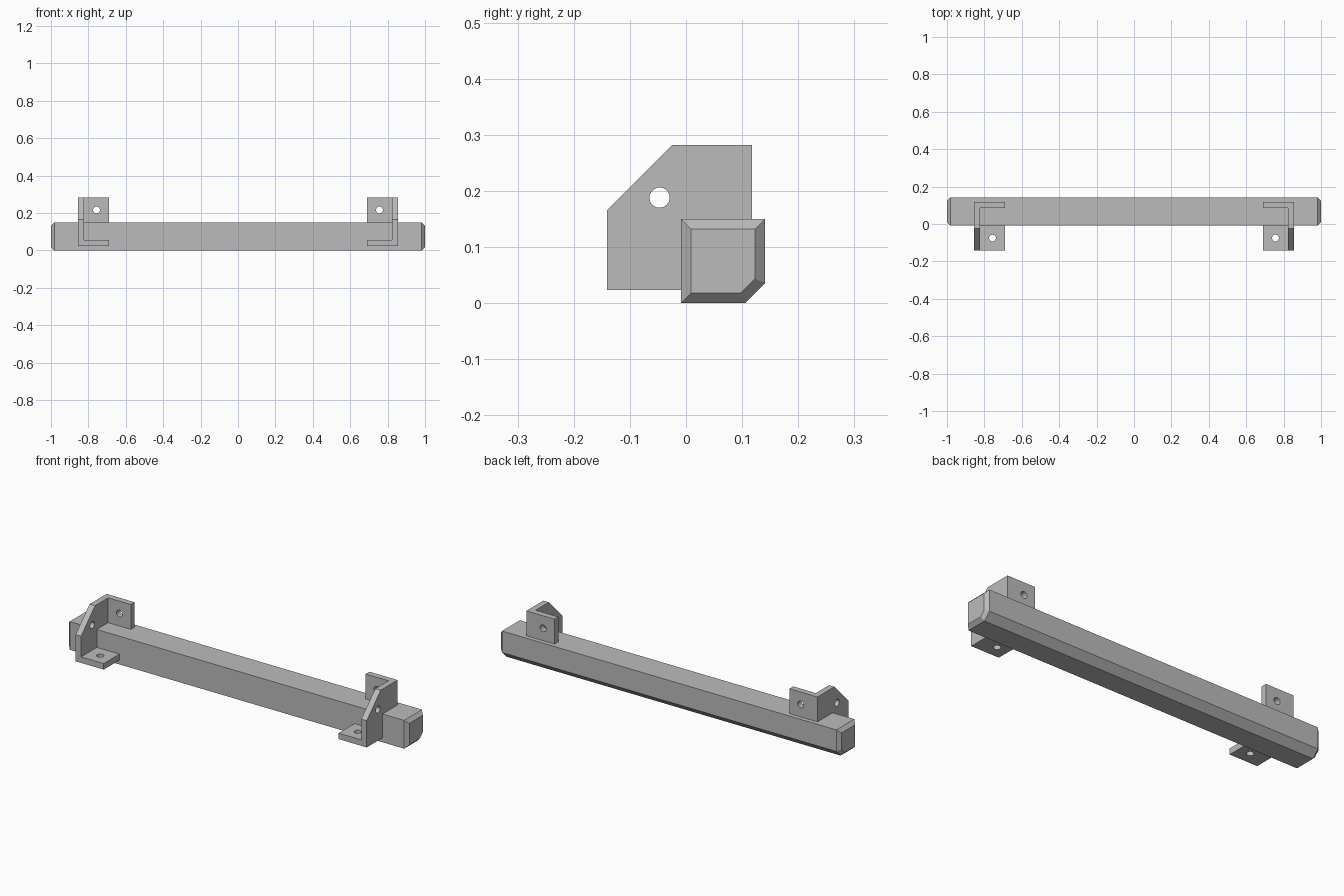
import bpy
import bmesh
from math import radians
from mathutils import Matrix, Vector

if "Cube" in bpy.data.objects:
    bpy.data.objects.remove(bpy.data.objects["Cube"], do_unlink=True)

grey = bpy.data.materials.new("plain_grey")
grey.use_nodes = True
grey.diffuse_color = (0.5, 0.5, 0.5, 1)
grey.node_tree.nodes["Principled BSDF"].inputs["Base Color"].default_value = (0.5, 0.5, 0.5, 1)

# Beam section, and the edges of the bracket that sits on its corner
BACK, FRONT, TOP = 0.141, -0.009, 0.15
CHAMFER, END_BEVEL = 0.036, 0.018
LOW, HIGH = 0.023, 0.282
NEAR, FAR = -0.141, 0.118
THICK, HOLE = 0.032, 0.018
INNER, OUTER = 0.69, 0.855


def add_object(name, bm):
    bmesh.ops.recalc_face_normals(bm, faces=bm.faces)
    mesh = bpy.data.meshes.new(name)
    bm.to_mesh(mesh)
    bm.free()
    mesh.materials.append(grey)
    obj = bpy.data.objects.new(name, mesh)
    bpy.context.collection.objects.link(obj)
    return obj


def prism(profile, x0, x1):
    """Extrude a (y, z) profile along x."""
    bm = bmesh.new()
    face = bm.faces.new([bm.verts.new((x0, y, z)) for y, z in profile])
    out = bmesh.ops.extrude_face_region(bm, geom=[face])
    moved = [v for v in out["geom"] if isinstance(v, bmesh.types.BMVert)]
    bmesh.ops.translate(bm, verts=moved, vec=(x1 - x0, 0, 0))
    return bm


def rectangle(y0, y1, z0, z1):
    return [(y0, z0), (y1, z0), (y1, z1), (y0, z1)]


def drill(centre, axis):
    bm = bmesh.new()
    turn = Vector((0, 0, 1)).rotation_difference(Vector(axis)).to_matrix().to_4x4()
    bmesh.ops.create_cone(bm, cap_ends=True, segments=32, radius1=HOLE, radius2=HOLE,
                          depth=0.1, matrix=Matrix.Translation(centre) @ turn)
    return add_object("hole_cutter", bm)


def combine(target, tool, operation):
    mod = target.modifiers.new(operation.lower(), "BOOLEAN")
    mod.operation, mod.solver, mod.object = operation, "EXACT", tool
    bpy.context.view_layer.objects.active = target
    bpy.ops.object.modifier_apply(modifier=mod.name)
    bpy.data.objects.remove(tool, do_unlink=True)


# Long beam with one chamfered edge and bevelled ends
bm = prism([(FRONT, 0), (BACK - CHAMFER, 0), (BACK, CHAMFER), (BACK, TOP), (FRONT, TOP)], -1, 1)
rims = [e for e in bm.edges if abs(e.verts[0].co.x - e.verts[1].co.x) < 0.01]
bmesh.ops.bevel(bm, geom=rims, offset=END_BEVEL, segments=1, affect="EDGES")
add_object("beam", bm)

# Notched side plate with a cut-off corner
plate = [(NEAR, LOW), (FRONT, LOW), (FRONT, TOP), (FAR, TOP),
         (FAR, HIGH), (-0.024, HIGH), (NEAR, 0.165)]
lower = rectangle(NEAR, FRONT, LOW, LOW + THICK)
rear = rectangle(FAR - THICK, FAR, TOP, HIGH)

for side, label in ((1, "left"), (-1, "right")):
    bracket = add_object(label + "_bracket", prism(plate, side * (OUTER - THICK), side * OUTER))

    # Two flanges pointing toward the middle of the beam
    for profile in (lower, rear):
        flange = add_object("flange", prism(profile, side * INNER, side * (OUTER - THICK / 2)))
        combine(bracket, flange, "UNION")

    # Screw holes through both flanges and the side plate
    middle = side * (INNER + OUTER - THICK) / 2
    for centre, axis in (((middle, -0.075, LOW + THICK / 2), (0, 0, 1)),
                         ((middle, FAR - THICK / 2, 0.216), (0, 1, 0)),
                         ((side * (OUTER - THICK / 2), -0.047, 0.188), (1, 0, 0))):
        combine(bracket, drill(centre, axis), "DIFFERENCE")

    # Merge flat areas and smooth only the holes
    bm = bmesh.new()
    bm.from_mesh(bracket.data)
    bmesh.ops.remove_doubles(bm, verts=bm.verts, dist=0.0001)
    bmesh.ops.dissolve_limit(bm, angle_limit=radians(1), verts=bm.verts, edges=bm.edges)
    bm.to_mesh(bracket.data)
    bm.free()
    bpy.ops.object.select_all(action="DESELECT")
    bracket.select_set(True)
    bpy.context.view_layer.objects.active = bracket
    bpy.ops.object.shade_smooth_by_angle(angle=radians(30))
